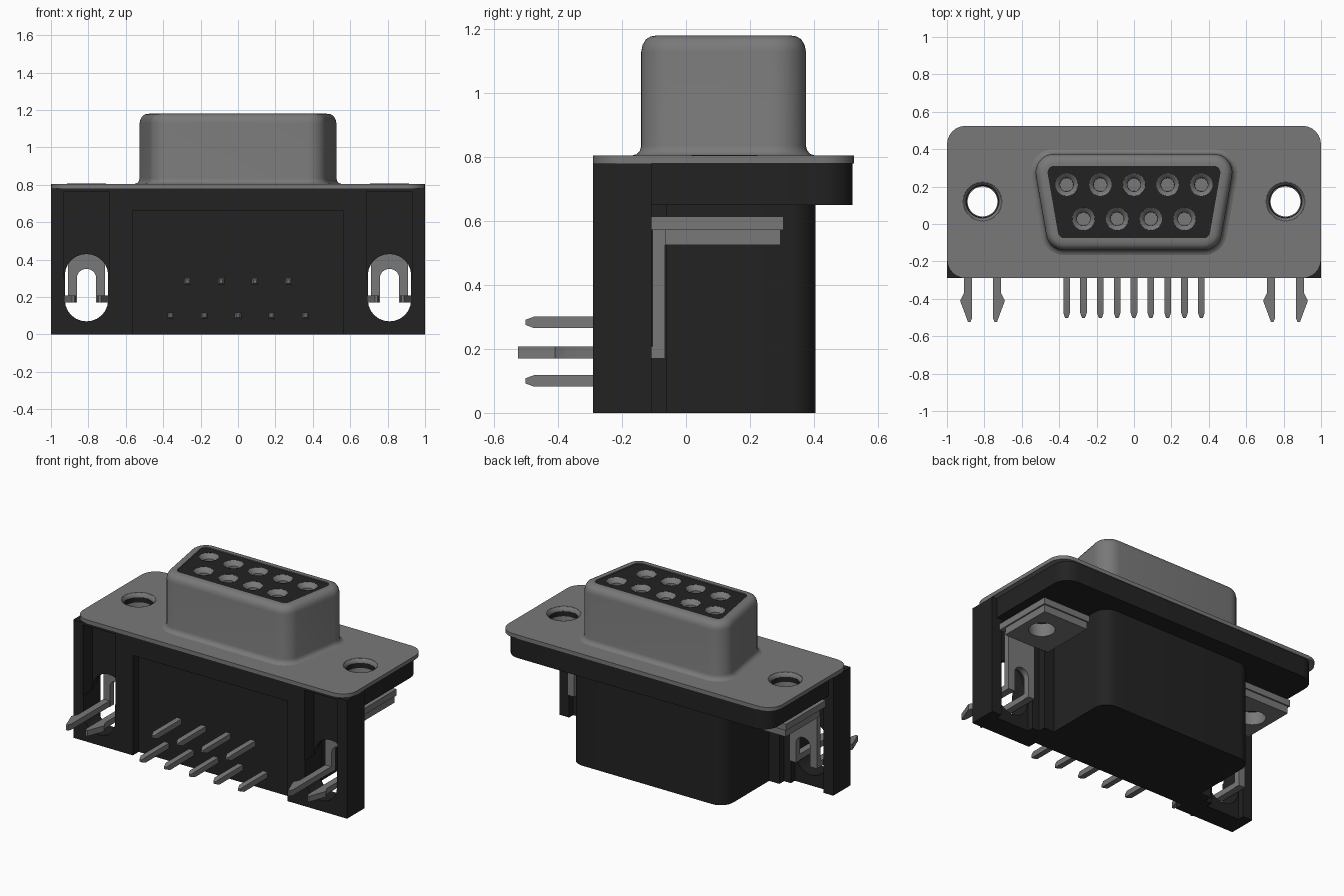
import bpy, bmesh, math
from mathutils import Vector

if "Cube" in bpy.data.objects:
    bpy.data.objects.remove(bpy.data.objects["Cube"], do_unlink=True)


def material(name, value):
    m = bpy.data.materials.new(name)
    m.use_nodes = True
    col = (value, value, value, 1)
    m.diffuse_color = col
    m.node_tree.nodes["Principled BSDF"].inputs["Base Color"].default_value = col
    return m


METAL = material("grey metal", 0.19)
BLACK = material("black plastic", 0.016)


def finish(name, bm, mat):
    bmesh.ops.recalc_face_normals(bm, faces=bm.faces)
    me = bpy.data.meshes.new(name)
    bm.to_mesh(me)
    bm.free()
    me.materials.append(mat)
    ob = bpy.data.objects.new(name, me)
    bpy.context.collection.objects.link(ob)
    return ob


def rounded(corners, radii, steps=6):
    """Round each corner of a polygon; radius 0 keeps it sharp."""
    out, n = [], len(corners)
    for i in range(n):
        p = Vector(corners[i])
        r = radii[i]
        if r <= 0:
            out.append(tuple(p))
            continue
        a = (Vector(corners[i - 1]) - p).normalized()
        b = (Vector(corners[(i + 1) % n]) - p).normalized()
        half = a.angle(b) / 2
        centre = p + (a + b).normalized() * (r / math.sin(half))
        s = p + a * (r / math.tan(half)) - centre
        e = p + b * (r / math.tan(half)) - centre
        sweep = s.angle_signed(e)
        for k in range(steps + 1):
            t = -sweep * k / steps
            c, d = math.cos(t), math.sin(t)
            out.append((centre.x + s.x * c - s.y * d, centre.y + s.x * d + s.y * c))
    return out


def rect(x0, x1, y0, y1, r=(0, 0, 0, 0)):
    return rounded([(x0, y0), (x1, y0), (x1, y1), (x0, y1)], r)


def prism(name, outline, lo, hi, mat, axis="z"):
    bm = bmesh.new()
    place = (lambda u, v, t: (u, v, t)) if axis == "z" else (lambda u, v, t: (u, t, v))
    a = [bm.verts.new(place(u, v, lo)) for u, v in outline]
    b = [bm.verts.new(place(u, v, hi)) for u, v in outline]
    n = len(a)
    bm.faces.new(a)
    bm.faces.new(b)
    for i in range(n):
        j = (i + 1) % n
        bm.faces.new((a[i], a[j], b[j], b[i]))
    return finish(name, bm, mat)


def loft(name, loops, mat, cap=False):
    bm = bmesh.new()
    rows = [[bm.verts.new(p) for p in loop] for loop in loops]
    for a, b in zip(rows, rows[1:]):
        for i in range(len(a)):
            j = (i + 1) % len(a)
            bm.faces.new((a[i], a[j], b[j], b[i]))
    if cap:
        bm.faces.new(rows[-1])
    return finish(name, bm, mat)


def circle(x, y, r, n=28):
    return [(x + r * math.cos(2 * math.pi * i / n), y + r * math.sin(2 * math.pi * i / n)) for i in range(n)]


def rings(x, y, profile):
    return [[(u, v, z) for u, v in circle(x, y, r)] for r, z in profile]


def cut(ob, cutters):
    for c in cutters:
        m = ob.modifiers.new("cut", "BOOLEAN")
        m.operation, m.solver, m.object = "DIFFERENCE", "EXACT", c
        bpy.context.view_layer.objects.active = ob
        bpy.ops.object.modifier_apply(modifier=m.name)
        bpy.data.objects.remove(c, do_unlink=True)


HX, HY = 0.81, 0.12     # mounting hole centre


def screw_cutters(r, xs=(-HX, HX)):
    return [prism("cutter", circle(x, HY, r), 0.3, 1.0, METAL) for x in xs]


# Metal flange plate
plate = prism("flange_plate", rect(-1, 1, -0.29, 0.525, (0.1,) * 4), 0.78, 0.805, METAL)
cut(plate, screw_cutters(0.102))

# Plastic flange and rear body
flange = prism("plastic_flange", rect(-0.965, 0.965, -0.19, 0.52, (0, 0, 0.1, 0.1)), 0.65, 0.78, BLACK)
cut(flange, screw_cutters(0.087))
prism("rear_body", rect(-0.565, 0.565, -0.12, 0.405, (0, 0, 0.09, 0.09)), 0, 0.7, BLACK)
prism("body_shoulder", rect(-0.64, 0.64, -0.12, -0.06), 0, 0.7, BLACK)

# Front housing with recessed panel, grooves, rear pockets and lock slots
housing = prism("front_housing", rect(-1, 1, -0.29, -0.108), 0, 0.78, BLACK)
tools = [prism("cutter", rect(-0.565, 0.565, -0.4, -0.23), -0.1, 0.66, BLACK)]
for s in (-1, 1):
    c = s * HX
    tools += [
        prism("cutter", rect(c - 0.12, c + 0.12, -0.4, -0.19), 0.3, 0.765, BLACK),
        prism("cutter", rect(c - 0.12, c + 0.12, -0.15, 0), -0.1, 0.64, BLACK),
        prism("cutter", rect(c - 0.116, c + 0.116, 0.07, 0.43, (0.115,) * 4), -0.5, 0.2, BLACK, "y"),
    ]
cut(housing, tools)

for side, s in (("left", 1), ("right", -1)):
    c = s * HX
    # Grey lining of the mounting hole
    loft(side + "_hole_lining", rings(c, HY, [(0.104, 0.806), (0.095, 0.798), (0.088, 0.78), (0.084, 0.65)]), METAL)
    # Bracket: tab, nut plate, upright sheet with arched slot
    x0, x1 = sorted((s * 0.6, s * 0.945))
    tab = prism(side + "_bracket_tab", rect(x0, x1, -0.108, 0.305), 0.572, 0.614, METAL)
    cut(tab, screw_cutters(0.085, (c,)))
    nut = prism(side + "_nut_plate", rect(x0 + 0.01, x1 - 0.01, -0.065, 0.295), 0.525, 0.572, METAL)
    cut(nut, screw_cutters(0.08, (c,)))
    sheet = prism(side + "_bracket_sheet", rect(c - 0.1, c + 0.1, 0.17, 0.6), -0.105, -0.065, METAL, "y")
    cut(sheet, [prism("cutter", rect(c - 0.052, c + 0.052, 0, 0.35, (0, 0, 0.05, 0.05)), -0.3, 0.2, METAL, "y")])
    # Barbed lock prongs
    for k, d in (("outer", s), ("inner", -s)):
        pts = [(0.055, -0.07), (0.1, -0.07), (0.1, -0.37), (0.12, -0.41), (0.077, -0.525), (0.064, -0.525), (0.055, -0.5)]
        prism(f"{side}_{k}_lock_prong", [(c + d * u, v) for u, v in pts], 0.17, 0.208, METAL)


# D-shaped shell, rounded at the rim and flared at the base
def d_loop(o):
    a = math.radians(10)
    k, t = o / math.cos(a), o * math.tan(a)
    xt, xb = 0.545 + k + t, 0.455 + k - t
    return rounded([(-xb, -0.14 - o), (xb, -0.14 - o), (xt, 0.375 + o), (-xt, 0.375 + o)], [0.1 + o] * 4, 8)


shell = [(0.03, 0.804), (0.014, 0.809), (0.004, 0.82), (0, 0.835), (0, 1.13), (-0.004, 1.15),
         (-0.015, 1.168), (-0.03, 1.177), (-0.05, 1.18), (-0.064, 1.18), (-0.064, 1.15)]
loft("d_shell", [[(x, y, z) for x, y in d_loop(o)] for o, z in shell], METAL)

# Socket insert with nine contacts
sockets = [(i * 0.18, 0.21) for i in range(-2, 3)] + [((i - 1.5) * 0.18, 0.027) for i in range(4)]
insert = prism("socket_insert", d_loop(-0.06), 0.82, 1.174, BLACK)
cut(insert, [prism("cutter", circle(x, y, 0.06), 0.95, 1.3, BLACK) for x, y in sockets])
for i, (x, y) in enumerate(sockets):
    loft(f"socket_contact_{i + 1}",
         rings(x, y, [(0.061, 1.174), (0.057, 1.172), (0.036, 1.145), (0.035, 1.08)]), METAL, cap=True)

# Solder pins with tapered tips
pins = [(i * 0.18, 0.1) for i in range(-2, 3)] + [((i - 1.5) * 0.18, 0.283) for i in range(4)]
for i, (x, z) in enumerate(pins):
    loops = [[(x + u * h, y, z + v * h) for u, v in ((-1, -1), (1, -1), (1, 1), (-1, 1))]
             for y, h in ((-0.2, 0.018), (-0.475, 0.018), (-0.502, 0.008))]
    loft(f"solder_pin_{i + 1}", loops, METAL, cap=True)

# Smooth curved sides, keep hard edges
bpy.ops.object.select_all(action="DESELECT")
for ob in bpy.context.collection.objects:
    if ob.type == "MESH":
        ob.select_set(True)
        bpy.context.view_layer.objects.active = ob
bpy.ops.object.shade_smooth_by_angle(angle=math.radians(35))
